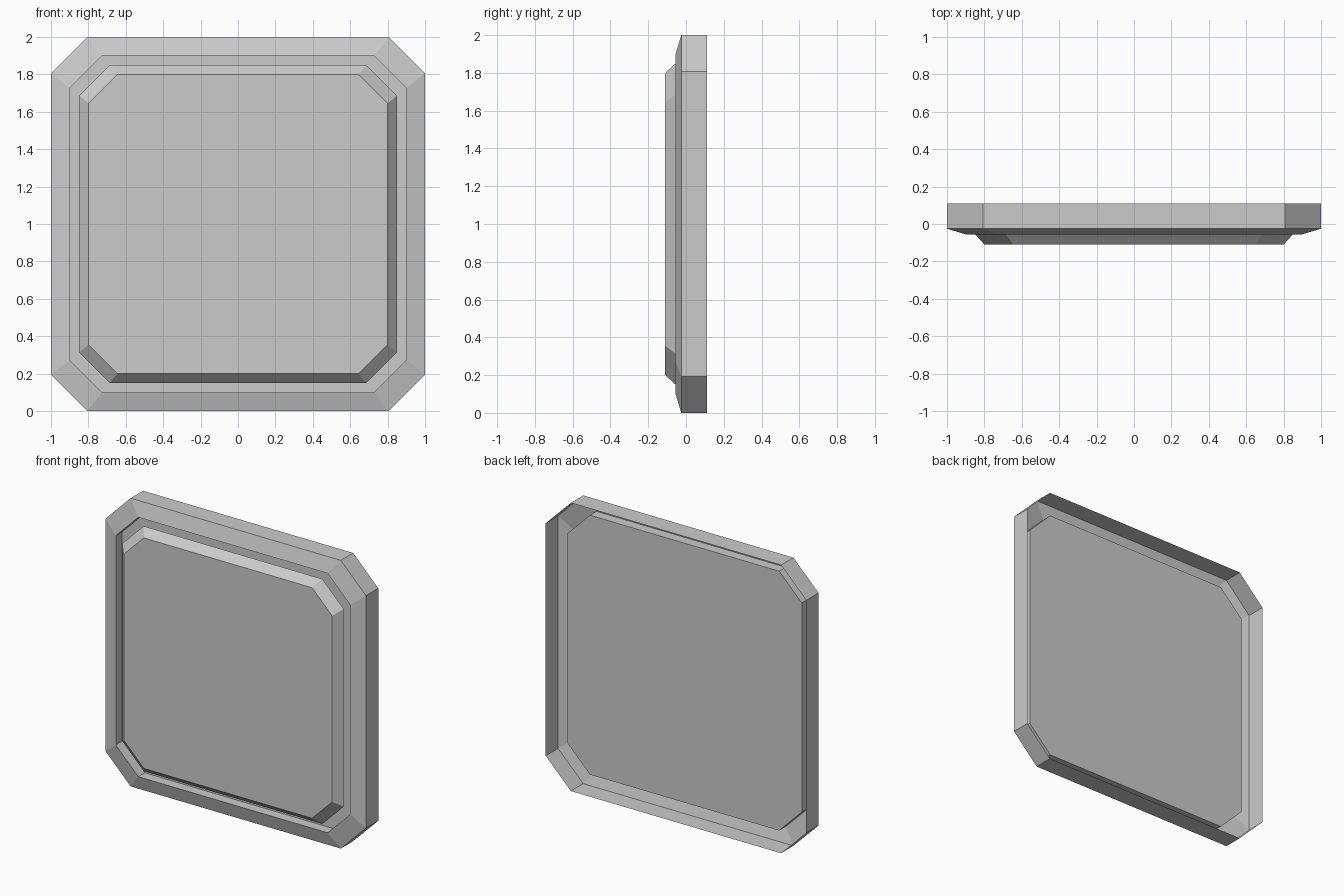
import bpy

cube = bpy.data.objects.get("Cube")
if cube:
    bpy.data.objects.remove(cube, do_unlink=True)

grey = bpy.data.materials.new("light grey")
grey.use_nodes = True
colour = (0.6, 0.6, 0.6, 1)
grey.diffuse_color = colour
grey.node_tree.nodes["Principled BSDF"].inputs["Base Color"].default_value = colour

CORNER = 0.807  # where each corner cut starts, as a share of the half width


def octagon(half, y):
    """Square with cut corners, counterclockwise from the front."""
    c = half * CORNER
    outline = [(-c, -half), (c, -half), (half, -c), (half, c),
               (c, half), (-c, half), (-half, c), (-half, -c)]
    return [(x, y, z + 1) for x, z in outline]


def stepped_shell(name, steps):
    """Join octagon outlines from back to front and cap the last one."""
    verts = [v for half, y in steps for v in octagon(half, y)]
    faces = []
    for ring in range(len(steps) - 1):
        a, b = ring * 8, ring * 8 + 8
        for i in range(8):
            j = (i + 1) % 8
            faces.append((a + i, a + j, b + j, b + i))
    faces.append(tuple(range(len(verts) - 8, len(verts))))
    mesh = bpy.data.meshes.new(name)
    mesh.from_pydata(verts, [], faces)
    mesh.materials.append(grey)
    obj = bpy.data.objects.new(name, mesh)
    bpy.context.collection.objects.link(obj)
    return obj


# Open-backed frame: side wall, bevelled front, groove wall and recessed floor
stepped_shell("frame", [(1, 0.11), (1, -0.025), (0.9, -0.055), (0.9, 0.016)])

# Raised front plate with sloping edges
stepped_shell("front_plate", [(0.85, -0.055), (0.8, -0.11)])
